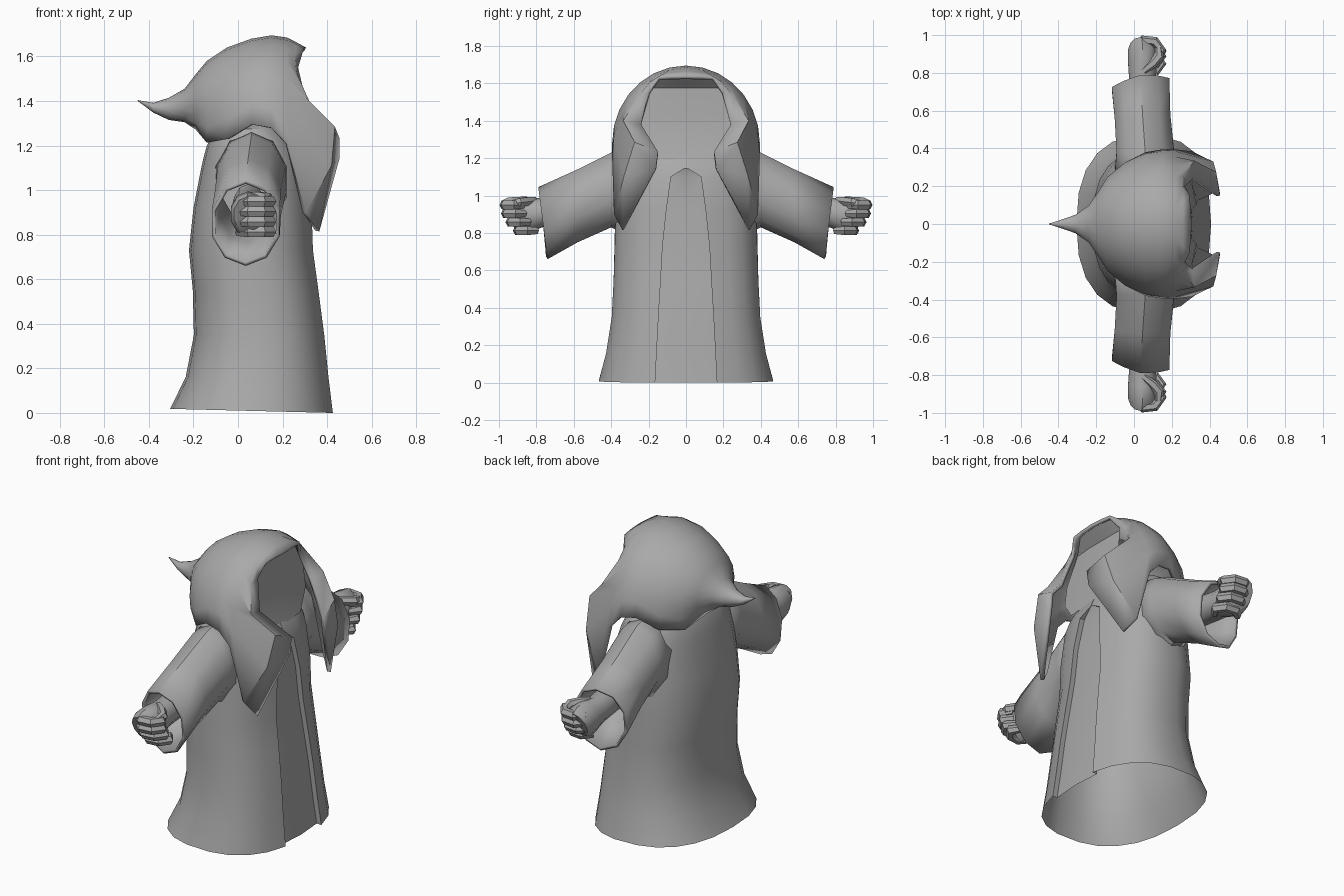
import bpy, bmesh
from math import sin, cos, pi, radians, asin

if "Cube" in bpy.data.objects:
    bpy.data.objects.remove(bpy.data.objects["Cube"])

grey = bpy.data.materials.new("plain grey")
grey.use_nodes = True
grey.diffuse_color = (0.4, 0.4, 0.4, 1)
grey.node_tree.nodes["Principled BSDF"].inputs["Base Color"].default_value = (0.4, 0.4, 0.4, 1)


def loft(name, rows, closed=False, cap_start=False, cap_end=False, thick=0, angle=40):
    """Skin equal-length rows of points, then mirror across y."""
    bm = bmesh.new()
    grid = [[bm.verts.new(p) for p in row] for row in rows]
    n = len(rows[0])
    for a, b in zip(grid, grid[1:]):
        for i in range(n if closed else n - 1):
            j = (i + 1) % n
            bm.faces.new((a[i], a[j], b[j], b[i]))
    if cap_start:
        bm.faces.new(grid[0])
    if cap_end:
        bm.faces.new(grid[-1])
    bmesh.ops.remove_doubles(bm, verts=bm.verts, dist=0.0005)
    bmesh.ops.recalc_face_normals(bm, faces=bm.faces)
    mesh = bpy.data.meshes.new(name)
    bm.to_mesh(mesh)
    bm.free()
    mesh.materials.append(grey)
    ob = bpy.data.objects.new(name, mesh)
    bpy.context.collection.objects.link(ob)
    mirror = ob.modifiers.new("mirror", 'MIRROR')
    mirror.use_axis = (False, True, False)
    if thick:
        solid = ob.modifiers.new("cloth", 'SOLIDIFY')
        solid.thickness = thick
        solid.offset = -1
        solid.thickness_clamp = 0.5
    bpy.ops.object.select_all(action='DESELECT')
    ob.select_set(True)
    bpy.context.view_layer.objects.active = ob
    bpy.ops.object.shade_smooth_by_angle(angle=radians(angle))


# Robe: half rings with a recessed front panel and a hem that dips forward
SQUARE = 0.82


def power(v):
    return abs(v) ** SQUARE * (1 if v >= 0 else -1)


def robe_ring(z, back, front, width, edge, recess):
    cx, rx = (back + front) / 2, (front - back) / 2
    start = asin((edge / width) ** (1 / SQUARE))
    ring = []
    for i in range(11):
        t = start + (pi - start) * i / 10
        y = 0 if i == 10 else width * power(sin(t))
        ring.append((cx + rx * power(cos(t)), y))
    ex = ring[0][0]
    ring = [(front - recess, 0), (ex - recess, edge)] + ring
    return [(x, y, max(z, 0.0105 - 0.025 * x)) for x, y in ring]


robe_rows = [  # z, back x, front x, half width, panel edge, recess
    (0, -0.305, 0.438, 0.47, 0.165, 0.03), (0.16, -0.235, 0.418, 0.43, 0.157, 0.03),
    (0.35, -0.198, 0.398, 0.40, 0.147, 0.03), (0.55, -0.203, 0.37, 0.39, 0.135, 0.03),
    (0.73, -0.22, 0.344, 0.385, 0.125, 0.03), (0.92, -0.20, 0.335, 0.38, 0.105, 0.03),
    (1.1, -0.165, 0.31, 0.365, 0.08, 0.03), (1.145, -0.155, 0.295, 0.355, 0.01, 0.002),
    (1.2, -0.14, 0.27, 0.34, 0.01, 0.001), (1.275, -0.10, 0.21, 0.30, 0.01, 0.001),
    (1.33, -0.05, 0.14, 0.15, 0.01, 0.001)]
loft("robe", [robe_ring(*r) for r in robe_rows], cap_end=True, angle=35)

# Plain panel filling the hood behind the face opening, with a sloping brow
face_rows = [(1.19, 0.27, 0.21), (1.3, 0.24, 0.30), (1.42, 0.225, 0.30),
             (1.575, 0.22, 0.22), (1.635, 0.285, 0.14)]
loft("face_panel", [[(x, 0, z), (x, w * 0.5, z), (x - 0.01, w, z)] for z, x, w in face_rows])

# Hood: arches from the curled tail tip to the face opening and front flaps
arches = [  # x, centre z, height, half width, sweep in degrees
    (-0.45, 1.402, 0.002, 0.002, 180), (-0.38, 1.37, 0.022, 0.025, 180),
    (-0.31, 1.365, 0.05, 0.05, 180), (-0.24, 1.38, 0.075, 0.10, 180),
    (-0.19, 1.39, 0.13, 0.17, 155), (-0.14, 1.34, 0.24, 0.25, 122),
    (-0.05, 1.29, 0.35, 0.325, 100), (0.06, 1.295, 0.385, 0.38, 90),
    (0.15, 1.28, 0.415, 0.395, 90), (0.22, 1.21, 0.475, 0.395, 90)]
hood = []
for x, zc, h, w, sweep in arches:
    ts = [radians(sweep) * i / 7 for i in range(8)]
    hood.append([(x, w * sin(t) if abs(sin(t)) > 1e-6 else 0, zc + h * cos(t)) for t in ts])
hood.append([(0.26, 0, 1.665), (0.26, 0.115, 1.655), (0.255, 0.195, 1.605), (0.262, 0.255, 1.53),
             (0.32, 0.335, 1.40), (0.435, 0.275, 1.285), (0.42, 0.33, 1.11), (0.305, 0.385, 0.9)])
hood.append([(0.305, 0, 1.64), (0.30, 0.08, 1.64), (0.295, 0.15, 1.635), (0.27, 0.2, 1.55),
             (0.31, 0.24, 1.38), (0.455, 0.15, 1.235), (0.455, 0.165, 1.14), (0.365, 0.34, 0.815)])
loft("hood", hood, thick=0.02, angle=35)


# Sleeves: wide tubes flaring into the robe, ending in slanted cuffs
def tube_ring(y_top, y_low, z_top, z_low, cx, rx, skew=0, n=10):
    ring = []
    for i in range(n):
        t = 2 * pi * i / n
        k = (1 + cos(t)) / 2
        y = y_low + (y_top - y_low) * k + skew * min(sin(t), 0)
        ring.append((cx + rx * sin(t), y, z_low + (z_top - z_low) * k))
    return ring


sleeve_rows = [(0.22, 0.32, 1.28, 0.79, 0.06, 0.17), (0.37, 0.40, 1.245, 0.83, 0.06, 0.16),
               (0.58, 0.58, 1.14, 0.75, 0.045, 0.155, 0.02),
               (0.79, 0.74, 1.045, 0.66, 0.035, 0.16, 0.05)]
loft("sleeves", [tube_ring(*r) for r in sleeve_rows], closed=True, thick=0.018)

# Forearms widening into closed fists
hand_rows = [(0.5, 0.5, 1.03, 0.86, 0.05, 0.07), (0.78, 0.77, 0.985, 0.83, 0.045, 0.075),
             (0.86, 0.84, 0.995, 0.80, 0.045, 0.08), (0.95, 0.88, 0.99, 0.79, 0.045, 0.08),
             (0.99, 0.91, 0.97, 0.81, 0.04, 0.06)]
loft("forearms", [tube_ring(*r) for r in hand_rows], closed=True, cap_start=True, cap_end=True)


# Curled fingers and thumbs: hexagonal tubes bent in the horizontal plane
def digit(name, path, z, r, drop=0):
    rows = []
    for k, (x, y) in enumerate(path):
        x0, y0 = path[max(k - 1, 0)]
        x1, y1 = path[min(k + 1, len(path) - 1)]
        dx, dy = x1 - x0, y1 - y0
        length = (dx * dx + dy * dy) ** 0.5
        rr = r * (0.75 if k in (0, len(path) - 1) else 1)
        rows.append([(x - dy / length * rr * cos(a), y + dx / length * rr * cos(a),
                      z - drop * k + rr * sin(a)) for a in [pi * i / 3 for i in range(6)]])
    loft(name, rows, closed=True, cap_start=True, cap_end=True)


for i, finger in enumerate(("index", "middle", "ring", "little")):
    s = 0.008 * i * i
    path = [(0.0, 0.93 - s), (0.05, 0.972 - s), (0.11, 0.965 - s), (0.145, 0.92 - s), (0.11, 0.87 - s)]
    digit("fingers_" + finger, path, 0.95 - 0.046 * i, 0.027)
digit("thumbs", [(0.05, 0.81), (0.10, 0.85), (0.135, 0.89), (0.13, 0.94)], 0.975, 0.026, 0.006)
